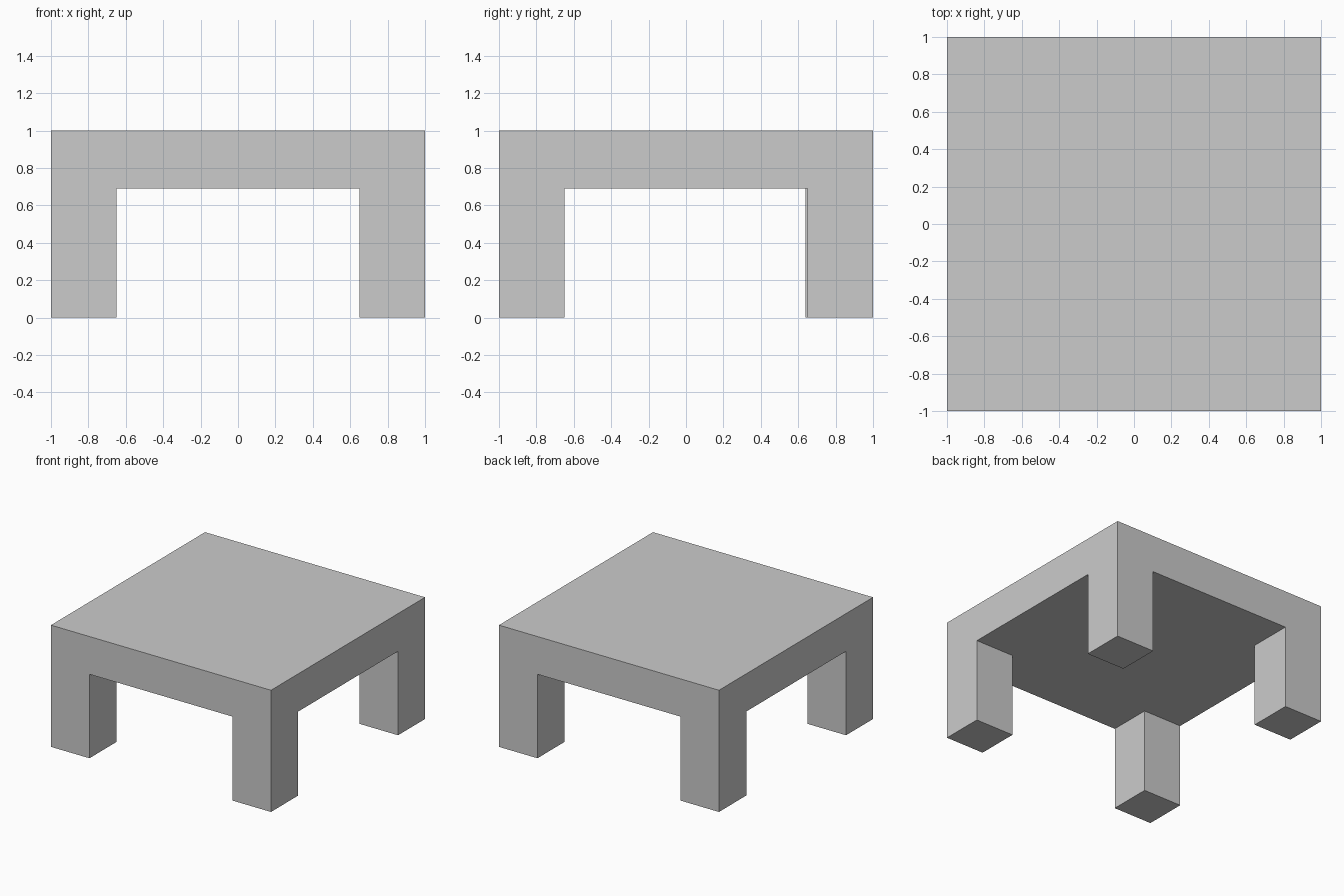
import bpy, bmesh
from mathutils import Matrix, Vector

if "Cube" in bpy.data.objects:
    bpy.data.objects.remove(bpy.data.objects["Cube"])

INNER, UNDER, TOP = 0.65, 0.69, 1.0

bm = bmesh.new()

# Table slab
slab = Matrix.Translation((0, 0, (UNDER + TOP) / 2)) @ Matrix.Diagonal((2, 2, TOP - UNDER, 1))
bmesh.ops.create_cube(bm, size=1, matrix=slab)

# Cut lines that mark out the four corner legs
for normal in (Vector((1, 0, 0)), Vector((0, 1, 0))):
    for side in (-1, 1):
        bmesh.ops.bisect_plane(bm, geom=bm.verts[:] + bm.edges[:] + bm.faces[:],
                               plane_co=normal * side * INNER, plane_no=normal)
bm.normal_update()

# Legs pulled down from the corner squares of the underside
corners = []
for f in bm.faces:
    c = f.calc_center_median()
    if f.normal.z < -0.5 and min(abs(c.x), abs(c.y)) > INNER:
        corners.append(f)
pulled = bmesh.ops.extrude_face_region(bm, geom=corners)["geom"]
for v in pulled:
    if isinstance(v, bmesh.types.BMVert):
        v.co.z = 0

# The back left leg is slightly deeper than the others
for v in bm.verts:
    if v.co.x < -0.6 and 0.6 < v.co.y < 0.7:
        v.co.y = 0.64

# Merge coplanar faces into clean flat panels
bmesh.ops.dissolve_limit(bm, angle_limit=0.01, verts=bm.verts[:], edges=bm.edges[:])
bmesh.ops.recalc_face_normals(bm, faces=bm.faces[:])

mesh = bpy.data.meshes.new("table")
bm.to_mesh(mesh)
bm.free()
bpy.context.collection.objects.link(bpy.data.objects.new("table", mesh))
